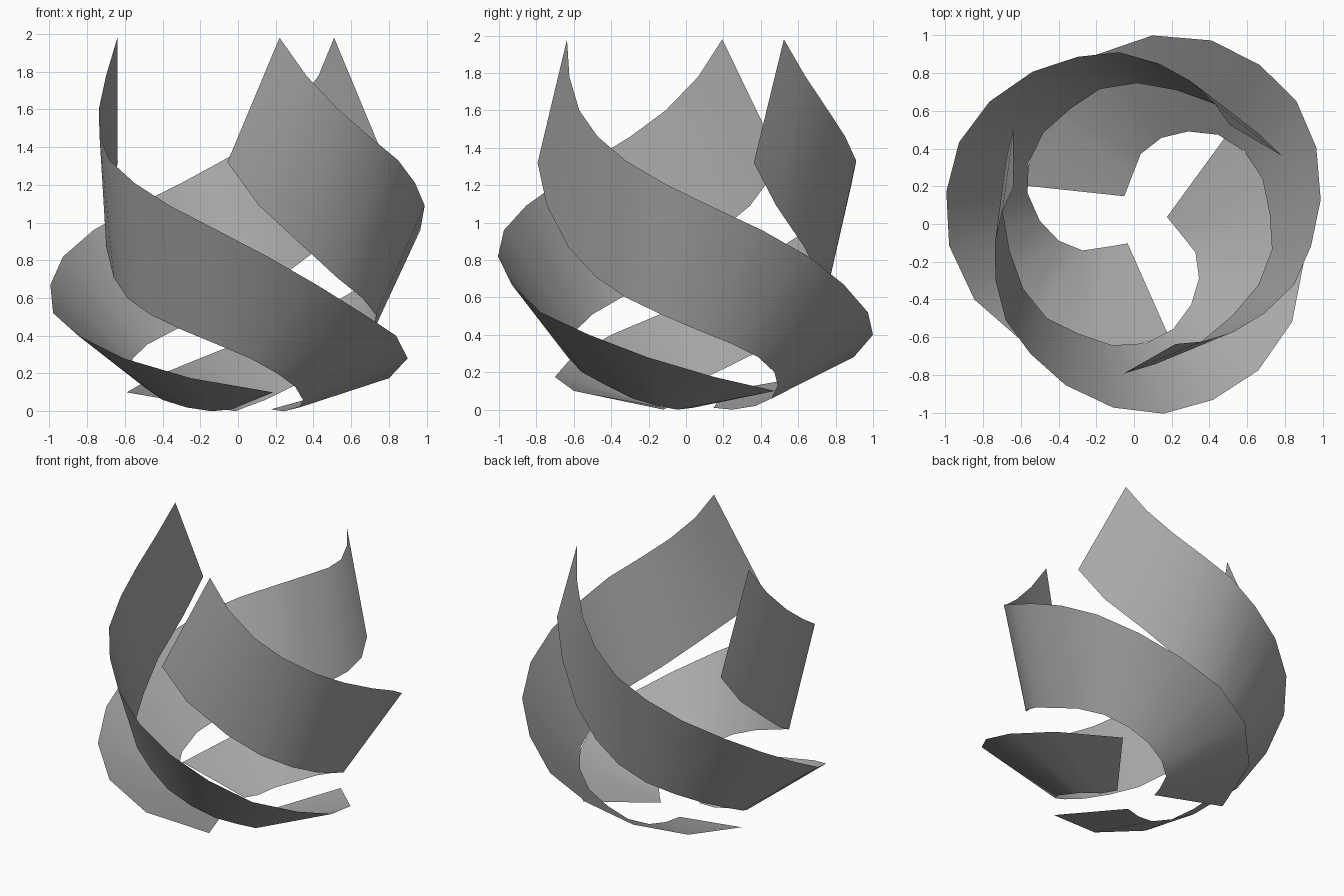
import bpy
import bmesh
from math import cos, sin, radians
from mathutils import Vector

# Remove the default cube
default_cube = bpy.data.objects.get("Cube")
if default_cube:
    bpy.data.objects.remove(default_cube, do_unlink=True)

# Three blades wind around this slightly offset axis
AXIS = Vector((0.03, 0.027, 0))
BLADE_COUNT = 3

# Blade rims as stations of (radius, angle in degrees, height)
UPPER_RIM = [
    (.69, -74, 1.98), (.73, -63, 1.78), (.78, -50, 1.6), (.83, -37, 1.46),
    (.89, -23, 1.33), (.92, -9, 1.21), (.965, 6, 1.09), (1.01, 22, .96),
    (1.04, 37, .82), (1.035, 52, .67), (1.02, 68, .52), (.975, 86, .4),
    (.9, 105, .28), (.78, 129, .175), (.645, 164, .1),
]
LOWER_RIM = [
    (.825, -96, 1.32), (.775, -84, 1.09), (.73, -64, .87), (.71, -46, .71),
    (.72, -29, .6), (.72, -13, .51), (.69, 2, .43), (.685, 18, .355),
    (.66, 33, .28), (.61, 47, .2), (.53, 61, .13), (.445, 75, .06),
    (.345, 89, .02), (.225, 101, 0), (.145, 124, .01),
]


def make_material(name, colour):
    material = bpy.data.materials.new(name)
    material.use_nodes = True
    material.diffuse_color = colour
    shader = next(n for n in material.node_tree.nodes if n.type == 'BSDF_PRINCIPLED')
    shader.inputs["Base Color"].default_value = colour
    return material


def rim_point(station, turn):
    radius, angle, height = station
    angle = radians(angle + turn)
    return AXIS + Vector((radius * cos(angle), radius * sin(angle), height))


def make_blade(name, turn, material):
    """Bridge the two rims with a thin, smooth, twisted sheet."""
    bm = bmesh.new()
    upper = [bm.verts.new(rim_point(s, turn)) for s in UPPER_RIM]
    lower = [bm.verts.new(rim_point(s, turn)) for s in LOWER_RIM]
    for i in range(len(upper) - 1):
        face = bm.faces.new((lower[i], lower[i + 1], upper[i + 1], upper[i]))
        face.smooth = True
    mesh = bpy.data.meshes.new(name)
    bm.to_mesh(mesh)
    bm.free()
    mesh.materials.append(material)
    blade = bpy.data.objects.new(name, mesh)
    bpy.context.collection.objects.link(blade)
    return blade


# Matching blades spaced evenly around the axis
grey = make_material("mid_grey", (0.4, 0.4, 0.4, 1))
for index, side in enumerate(("right", "back", "front")):
    make_blade(side + "_blade", index * 360 / BLADE_COUNT, grey)
